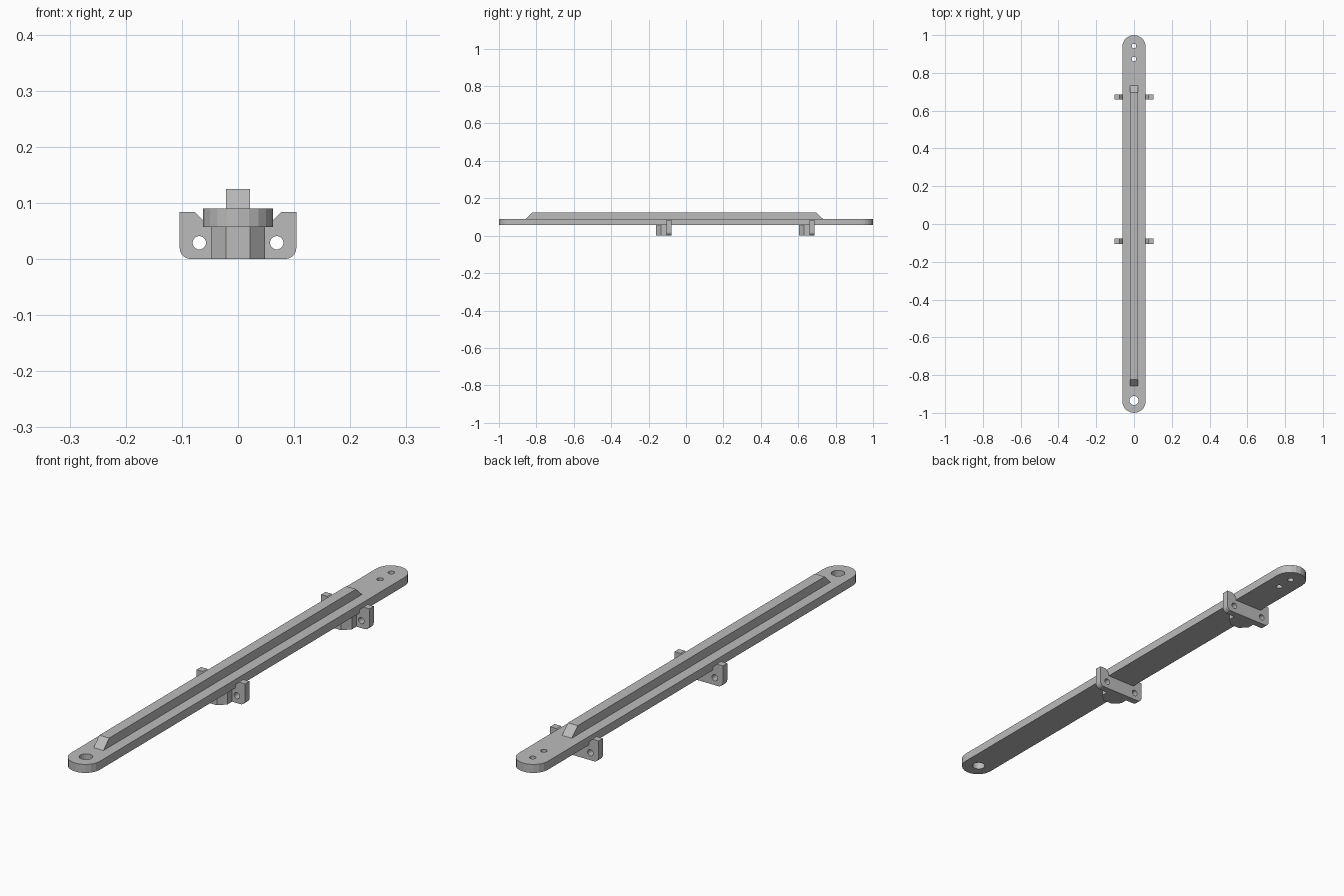
import bpy, bmesh, math
from mathutils import Matrix, Vector

cube = bpy.data.objects.get("Cube")
if cube:
    bpy.data.objects.remove(cube, do_unlink=True)

# Single grey material
grey = bpy.data.materials.new("plain grey")
grey.use_nodes = True
colour = (0.5, 0.5, 0.5, 1)
grey.diffuse_color = colour
grey.node_tree.nodes["Principled BSDF"].inputs["Base Color"].default_value = colour


def arc(cx, cy, r, start, end, steps):
    """Points along an arc, angles in degrees."""
    angles = [math.radians(start + (end - start) * i / steps) for i in range(steps + 1)]
    return [(cx + r * math.cos(a), cy + r * math.sin(a)) for a in angles]


def circle(cx, cy, r, steps=20):
    return arc(cx, cy, r, 0, 360, steps)[:-1]


def plate(name, outline, depth, matrix, holes=()):
    """Extrude a flat outline with holes along local z, then place it."""
    bm = bmesh.new()
    for loop in [outline, *holes]:
        verts = [bm.verts.new((u, v, 0)) for u, v in loop]
        for i, vert in enumerate(verts):
            bm.edges.new((vert, verts[(i + 1) % len(verts)]))
    bmesh.ops.triangle_fill(bm, use_beauty=True, edges=bm.edges[:], normal=(0, 0, 1))
    result = bmesh.ops.extrude_face_region(bm, geom=bm.faces[:], use_keep_orig=True)
    top = [g for g in result["geom"] if isinstance(g, bmesh.types.BMVert)]
    bmesh.ops.translate(bm, verts=top, vec=(0, 0, depth))
    bm.transform(matrix)
    bmesh.ops.recalc_face_normals(bm, faces=bm.faces[:])
    mesh = bpy.data.meshes.new(name)
    bm.to_mesh(mesh)
    bm.free()
    mesh.materials.append(grey)
    obj = bpy.data.objects.new(name, mesh)
    bpy.context.collection.objects.link(obj)
    return obj


# Long bar with round ends and pin holes
half_w, under, bar_top = 0.062, 0.057, 0.09
mid = 1 - half_w
bar = arc(0, mid, half_w, 0, 180, 10) + arc(0, -mid, half_w, 180, 360, 10)
bar_holes = [circle(0, 0.942, 0.012), circle(0, 0.873, 0.012), circle(0, -0.934, 0.024)]
plate("long_bar", bar, bar_top - under, Matrix.Translation((0, 0, under)), bar_holes)

# Stiffening ridge with sloped ends, profile in the y-z plane
ridge = [(-0.857, bar_top), (0.732, bar_top), (0.695, 0.125), (-0.822, 0.125)]
side_on = Matrix(((0, 0, 1, -0.021), (1, 0, 0, 0), (0, 1, 0, 0), (0, 0, 0, 1)))
plate("top_ridge", ridge, 0.042, side_on)

# Bracket outline in the x-z plane: right half, then mirrored
half = arc(0.084, 0.02, 0.02, -90, 0, 5)
half += [(0.104, 0.084), (0.077, 0.084), (0.05, under)]
bracket = half + [(-x, z) for x, z in reversed(half)]
ear_holes = [circle(s * 0.069, 0.029, 0.012) for s in (-1, 1)]

# Half-octagon boss in front of each bracket
boss = [(0.048, 0), (-0.048, 0), (-0.048, -0.028), (-0.021, -0.055),
        (0.021, -0.055), (0.048, -0.028)]

for label, y in (("middle", -0.078), ("rear", 0.686)):
    upright = Matrix.Translation((0, y, 0)) @ Matrix.Rotation(math.pi / 2, 4, "X")
    plate(label + "_bracket", bracket, 0.027, upright, ear_holes)
    plate(label + "_boss", boss, under, Matrix.Translation((0, y - 0.027, 0)))
